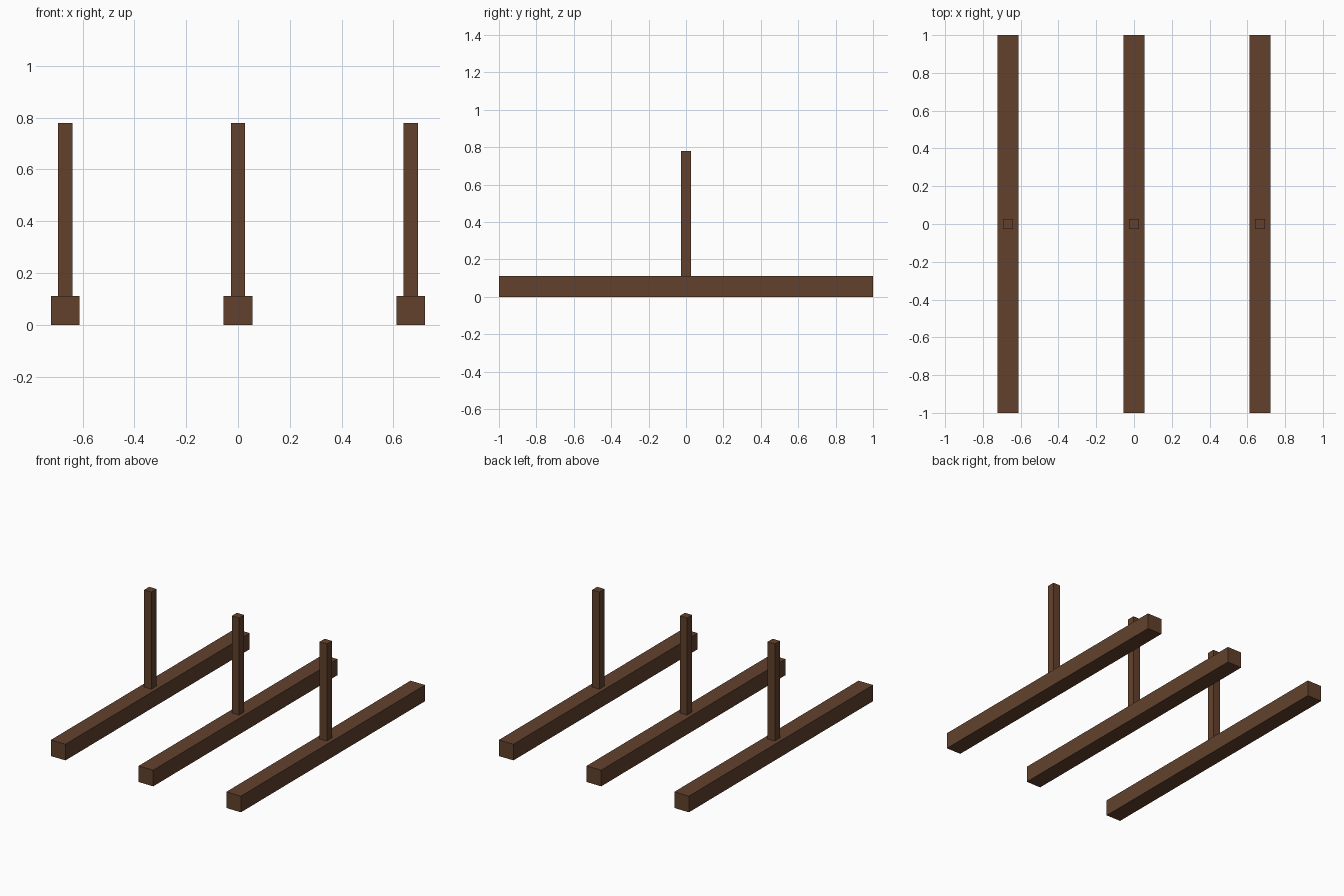
import bpy

cube = bpy.data.objects.get("Cube")
if cube:
    bpy.data.objects.remove(cube, do_unlink=True)

# Dark brown timber
wood = bpy.data.materials.new("brown_wood")
wood.use_nodes = True
colour = (0.122, 0.053, 0.026, 1)
wood.diffuse_color = colour
wood.node_tree.nodes["Principled BSDF"].inputs["Base Color"].default_value = colour

SPACING = 0.667
BEAM = 0.111
POST = 0.055
HEIGHT = 0.778


def box(name, x, z_bottom, size):
    """Add a timber with its base centred at (x, 0, z_bottom)."""
    bpy.ops.mesh.primitive_cube_add(size=1, location=(x, 0, z_bottom + size[2] / 2))
    obj = bpy.context.object
    obj.name = name
    obj.scale = size
    bpy.ops.object.transform_apply(location=False, rotation=False, scale=True)
    obj.data.materials.append(wood)


# Three parallel ground beams, each with an upright post at its middle
for side, label in ((-1, "right"), (0, "middle"), (1, "left")):
    x = side * SPACING
    box(label + "_beam", x, 0, (BEAM, 2, BEAM))
    box(label + "_post", x, BEAM, (POST, POST, HEIGHT - BEAM))
